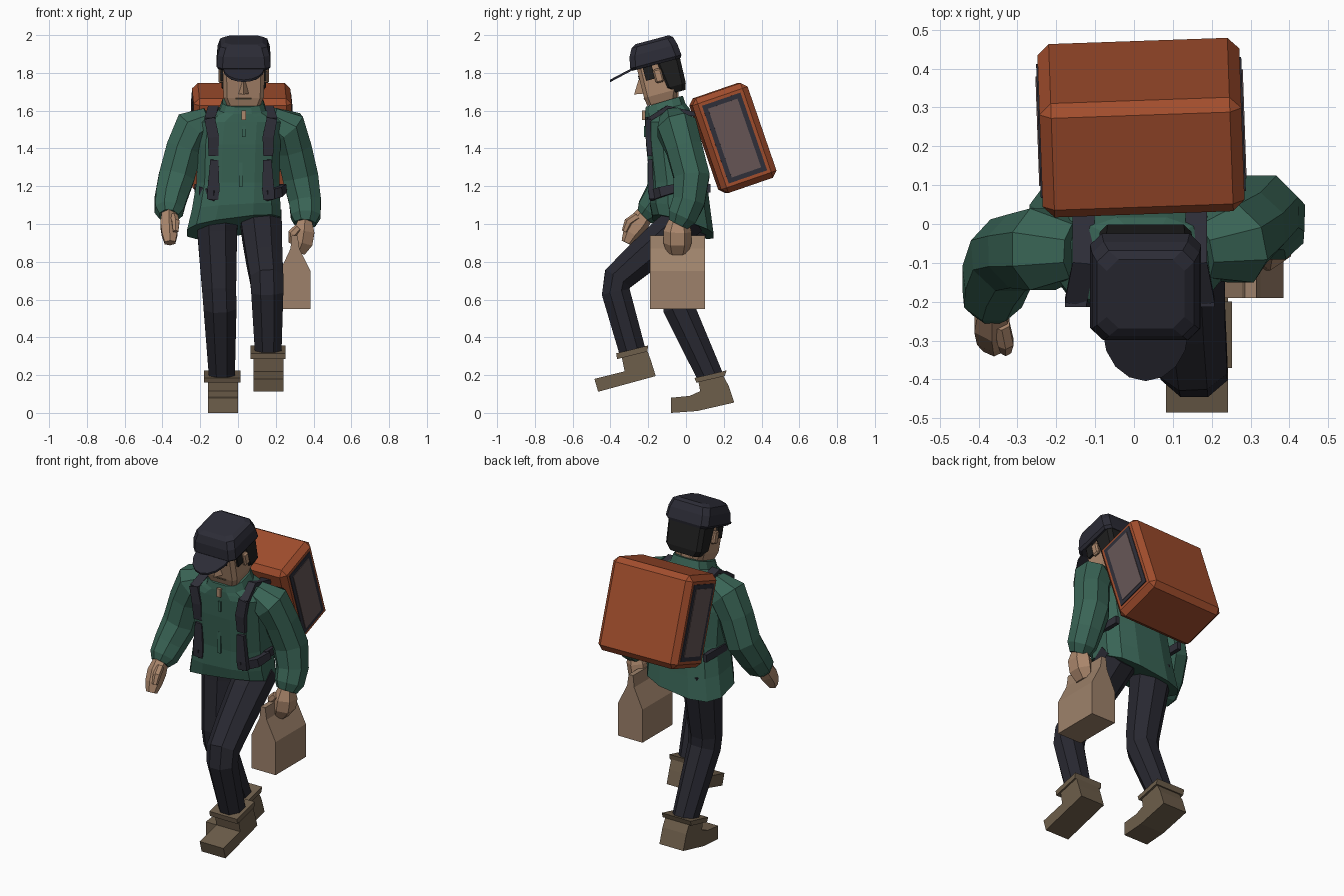
import bpy, bmesh, math
from mathutils import Vector, Matrix

def mat(name, r, g, b):
    m = bpy.data.materials.new(name)
    m.diffuse_color = (r, g, b, 1)
    return m

GREEN = mat("jacket green", .041, .128, .092)
NAVY = mat("trouser navy", .021, .021, .030)
CAPC = mat("cap navy", .025, .025, .037)
SKIN = mat("skin", .42, .25, .155)
HAIR = mat("hair black", .013, .013, .013)
ORANGE = mat("pack orange", .36, .075, .026)
PANEL = mat("panel grey", .133, .092, .092)
STRAP = mat("strap dark", .028, .028, .040)
PAPER = mat("paper brown", .34, .222, .145)
BOOT = mat("boot brown", .155, .112, .07)
I = Matrix.Identity(4)

def finish(name, bm, m, M=I):
    bmesh.ops.recalc_face_normals(bm, faces=bm.faces[:])
    bm.transform(M)
    me = bpy.data.meshes.new(name)
    bm.to_mesh(me)
    bm.free()
    me.materials.append(m)
    ob = bpy.data.objects.new(name, me)
    bpy.context.collection.objects.link(ob)
    return ob

def loft(name, rings, m, M=I):
    """Skin a list of equal-length rings and cap both ends."""
    bm = bmesh.new()
    vs = [[bm.verts.new(p) for p in r] for r in rings]
    n = len(vs[0])
    for a, b in zip(vs, vs[1:]):
        for i in range(n):
            j = (i + 1) % n
            bm.faces.new((a[i], a[j], b[j], b[i]))
    bm.faces.new(vs[0][::-1])
    bm.faces.new(vs[-1])
    return finish(name, bm, m, M)

def tube(name, pts, m, n=8, ref=(1, 0, 0)):
    """Tube along points (x, y, z, radius along ref, other radius)."""
    P = [Vector(p[:3]) for p in pts]
    rings = []
    for i, p in enumerate(pts):
        t = (P[min(i + 1, len(P) - 1)] - P[max(i - 1, 0)]).normalized()
        u = Vector(ref)
        u = (u - t * u.dot(t)).normalized()
        v = t.cross(u)
        k = 1 / math.cos(math.pi / n)
        rings.append([P[i] + k * (u * p[3] * math.cos(a) + v * p[-1] * math.sin(a))
                      for a in ((j + .5) * math.tau / n for j in range(n))])
    return loft(name, rings, m)

def oval(cx, cy, z, rx, ry, sy=0, sx=0, n=12, e=.7):
    """Boxy oval ring, sloped by sy along y and sx along x."""
    out = []
    for j in range(n):
        a = (j + .5) * math.tau / n
        c, s = math.cos(a), math.sin(a)
        dx = math.copysign(abs(c) ** e, c) * rx
        dy = math.copysign(abs(s) ** e, s) * ry
        out.append((cx + dx, cy + dy, z + sy * dy + sx * dx))
    return out

def chamfered(z, hx, y0, y1, c=.03):
    """Rectangle ring with cut corners."""
    return [(-hx + c, y0, z), (hx - c, y0, z), (hx, y0 + c, z), (hx, y1 - c, z),
            (hx - c, y1, z), (-hx + c, y1, z), (-hx, y1 - c, z), (-hx, y0 + c, z)]

def box(name, c, s, m, M=I, bevel=0):
    bm = bmesh.new()
    bmesh.ops.create_cube(bm, size=1, matrix=Matrix.Translation(c) @ Matrix.Diagonal((*s, 1)))
    if bevel:
        bmesh.ops.bevel(bm, geom=bm.edges[:], offset=bevel, segments=1, affect='EDGES')
    return finish(name, bm, m, M)

def prism_x(name, yz, x0, x1, m):
    return loft(name, [[(x, y, z) for y, z in yz] for x in (x0, x1)], m)

# Jacket body with sloped hem and standing collar
loft("jacket", [oval(-.02, -.015, .985, .255, .165, -.3, .13),
                oval(-.01, -.03, 1.08, .24, .165, -.15, .06),
                oval(0, -.04, 1.22, .225, .155),
                oval(.005, -.065, 1.42, .225, .15),
                oval(.015, -.085, 1.54, .22, .135),
                oval(.02, -.1, 1.59, .165, .12, .2),
                oval(.025, -.11, 1.61, .125, .11, .25),
                oval(.025, -.115, 1.65, .11, .1, .3)], GREEN)
box("zip_lower", (.015, -.195, 1.26), (.018, .016, .13), GREEN)
box("zip_upper", (.03, -.213, 1.49), (.018, .02, .06), GREEN)
box("collar_opening", (.03, -.222, 1.575), (.025, .02, .05), SKIN)

# Sleeves and hands
tube("left_sleeve", [(.17, -.07, 1.55, .07), (.255, -.05, 1.51, .105), (.295, -.01, 1.4, .095),
                     (.33, .03, 1.25, .095), (.355, .015, 1.12, .085), (.358, -.02, 1.04, .078),
                     (.355, -.04, 1.0, .055)], GREEN, 8, (0, 1, 0))
tube("right_sleeve", [(-.15, -.07, 1.55, .07), (-.235, -.065, 1.51, .105), (-.285, -.07, 1.4, .095),
                      (-.325, -.08, 1.25, .095), (-.355, -.14, 1.14, .085), (-.365, -.19, 1.07, .075),
                      (-.367, -.22, 1.04, .05)], GREEN, 8, (0, 1, 0))
tube("left_hand", [(.355, -.04, 1.02, .035, .045), (.35, -.045, .96, .055, .065),
                   (.34, -.045, .9, .055, .065), (.32, -.045, .85, .035, .05)], SKIN, 6)
tube("left_thumb", [(.32, -.09, .98, .02), (.29, -.09, .95, .022), (.285, -.08, .9, .016)],
     SKIN, 6, (0, 1, 0))
tube("right_hand", [(-.366, -.21, 1.06, .035, .04), (-.366, -.255, 1.0, .045, .05),
                    (-.362, -.29, .95, .042, .04), (-.36, -.315, .9, .028, .025)], SKIN, 6)
tube("right_thumb", [(-.34, -.26, 1.04, .02), (-.33, -.305, 1.01, .02), (-.33, -.325, .96, .014)], SKIN, 6)

# Trouser legs
tube("right_leg", [(-.11, .01, 1.06, .11), (-.11, 0, .95, .105), (-.1, -.045, .65, .09, .085),
                   (-.095, -.04, .56, .087, .083), (-.085, .13, .19, .068)], NAVY)
tube("left_leg", [(.12, .02, 1.04, .11, .1), (.128, -.1, .94, .105, .1), (.14, -.25, .81, .095, .09),
                  (.152, -.362, .71, .088, .08), (.155, -.372, .64, .085, .075),
                  (.16, -.282, .32, .07, .07)], NAVY)

# Boots: extruded side profiles plus ankle collars
prism_x("right_boot", [(-.08, 0), (.06, .01), (.255, .055), (.225, .145), (.195, .2), (.065, .17),
                       (.075, .115), (.02, .09), (-.08, .08)], -.16, 0, BOOT)
prism_x("right_boot_collar", [(.055, .16), (.205, .195), (.215, .225), (.045, .185)], -.18, .012, BOOT)
prism_x("left_boot", [(-.465, .112), (-.16, .195), (-.185, .275), (-.205, .33), (-.34, .295),
                      (-.325, .22), (-.485, .18)], .082, .242, BOOT)
prism_x("left_boot_collar", [(-.365, .285), (-.205, .325), (-.2, .357), (-.37, .315)], .067, .252, BOOT)

# Head parts share one forward-leaning frame
H = Matrix.Translation((.03, -.15, 1.8)) @ Matrix.Rotation(math.radians(15), 4, 'X')
tube("neck", [(.03, -.11, 1.55, .07), (.03, -.11, 1.7, .07)], SKIN)
loft("head", [chamfered(-.155, .09, -.098, .06, .02), chamfered(-.11, .107, -.104, .08, .02),
              chamfered(.06, .112, -.1, .1, .02)], SKIN, H)
loft("hair", [chamfered(-.125, .095, .05, .118, .02), chamfered(-.09, .118, .02, .13, .02),
              chamfered(.06, .122, .0, .135, .02)], HAIR, H)
loft("cap", [chamfered(.045, .132, -.125, .138), chamfered(.06, .143, -.135, .146),
             chamfered(.12, .138, -.122, .14), chamfered(.162, .125, -.1, .128),
             chamfered(.177, .1, -.075, .108)], CAPC, H)
arc = [math.pi * (1 + i / 8) for i in range(9)]
loft("cap_brim", [[(.11 * math.cos(a), -.115 + .14 * math.sin(a), z + .032 * math.sin(a)) for a in arc]
                  for z in (.05, .062)], CAPC, H)
loft("nose", [[(-.032, -.095, -.088), (0, -.15, -.078), (.032, -.095, -.088)],
              [(-.01, -.095, -.01), (0, -.108, -.01), (.01, -.095, -.01)]], SKIN, H)
box("mouth", (0, -.104, -.115), (.085, .006, .008), BOOT, H)
for s, side in ((-1, "right"), (1, "left")):
    box(side + "_eye", (s * .048, -.102, .0), (.04, .006, .02), HAIR, H)
    box(side + "_sideburn", (s * .115, -.045, .015), (.014, .05, .08), HAIR, H)
    box(side + "_ear", (s * .122, 0, -.015), (.025, .045, .075), SKIN, H, .008)

# Pack: bevelled box with a framed panel on each side
P = (Matrix.Translation((.018, .248, 1.455)) @ Matrix.Rotation(math.radians(2), 4, 'Z')
     @ Matrix.Rotation(math.radians(19), 4, 'X'))
box("pack", (0, 0, 0), (.52, .31, .53), ORANGE, P, .03)
for s, side in ((-1, "right"), (1, "left")):
    box(side + "_panel_frame", (s * .261, 0, 0), (.006, .215, .435), STRAP, P)
    box(side + "_panel", (s * .264, 0, 0), (.006, .165, .385), PANEL, P)
    # Pack straps over the shoulder and around the waist
    x = .015 + s * .145
    tube(side + "_shoulder_strap", [(x, -.19, 1.36, .012, .026), (x, -.2, 1.46, .014, .03),
                                    (x + s * .02, -.2, 1.56, .014, .028)], STRAP, 4, (0, 1, 0))
    tube(side + "_shoulder_strap_top", [(x + s * .02, -.2, 1.55, .028, .012), (x, -.1, 1.615, .028, .012),
                                        (x, .05, 1.58, .028, .012)], STRAP, 4)
    tube(side + "_lower_strap", [(x - s * .005, -.19, 1.34, .012, .022), (x, -.185, 1.18, .014, .032),
                                 (x + s * .005, -.18, 1.13, .014, .03)], STRAP, 4, (0, 1, 0))
    box(side + "_waist_strap", (.005 + s * .222, .03, 1.19), (.025, .2, .045), STRAP)
    tube(side + "_front_strap", [(x - s * .01, -.185, 1.15, .014, .028), (x + s * .06, -.13, 1.17, .016, .026),
                                 (x + s * .078, -.05, 1.19, .02, .022)], STRAP, 4, (1, .5 * -s, 0))

# Paper bag with gabled top and grip strip
loft("paper_bag", [[(x, y, z) for x, z in ((.222, .55), (.385, .55), (.385, .75), (.325, .87), (.315, .94),
                                           (.285, .94), (.278, .87), (.222, .75))]
                   for y in (-.19, .1)], PAPER)
